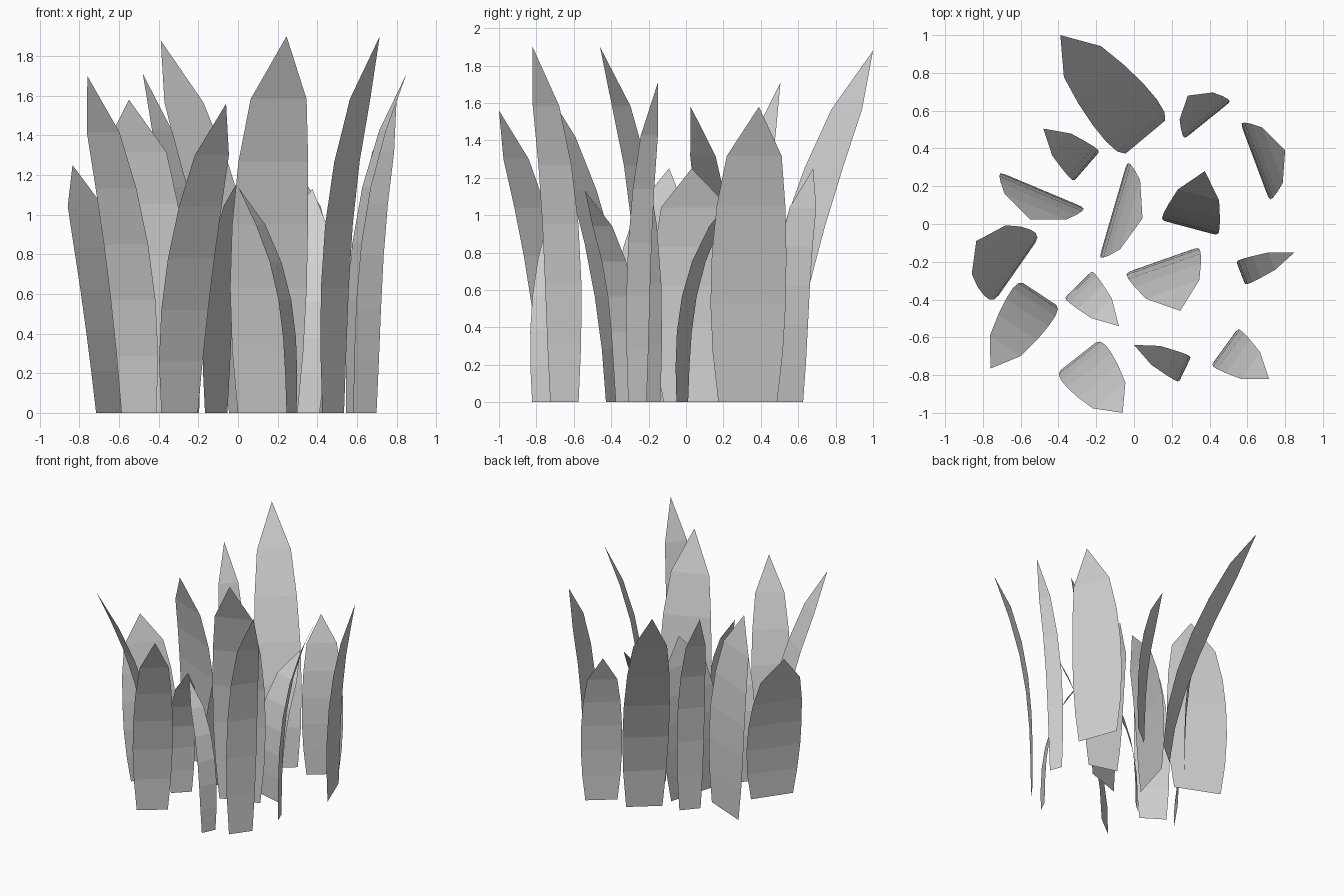
import bpy
import bmesh
from mathutils import Vector

# Remove the default cube only
default_cube = bpy.data.objects.get("Cube")
if default_cube:
    bpy.data.objects.remove(default_cube, do_unlink=True)

# One plain colour for every blade
blade_grey = bpy.data.materials.new("blade_grey")
blade_grey.use_nodes = True
grey = (0.64, 0.64, 0.64, 1.0)
blade_grey.diffuse_color = grey
blade_grey.node_tree.nodes["Principled BSDF"].inputs["Base Color"].default_value = grey

# Relative blade width at evenly spaced heights, below the pointed tip
WIDTH_PROFILE = (0.78, 0.93, 1.0, 0.99, 0.91, 0.73)


def make_blade(name, root, tip, height, width, bend):
    """Flat tapering leaf that rises from root and curls over toward tip."""
    root = Vector((*root, 0.0))
    lean = Vector((*tip, 0.0)) - root
    side = lean.cross(Vector((0, 0, 1))).normalized() * width / 2
    steps = len(WIDTH_PROFILE)

    bm = bmesh.new()
    rows = []
    for i, factor in enumerate(WIDTH_PROFILE):
        t = i / steps
        centre = root + lean * t ** bend
        centre.z = height * t
        rows.append((bm.verts.new(centre - side * factor),
                     bm.verts.new(centre + side * factor)))
    for lower, upper in zip(rows, rows[1:]):
        bm.faces.new((lower[0], lower[1], upper[1], upper[0]))
    point = bm.verts.new(root + lean + Vector((0, 0, height)))
    bm.faces.new((rows[-1][0], rows[-1][1], point))

    mesh = bpy.data.meshes.new(name)
    bm.to_mesh(mesh)
    bm.free()
    mesh.materials.append(blade_grey)
    blade = bpy.data.objects.new(name, mesh)
    bpy.context.collection.objects.link(blade)
    return blade


# Each blade: name, root, tip, height, widest width, bend power
UPRIGHT, ARCHED, SPLAYED = 3, 2, 1.65
blades = (
    ("back_tall_blade", (.06, .46), (-.39, 1), 1.88, .35, SPLAYED),
    ("back_left_blade", (.39, .55), (.285, .68), 1.25, .31, UPRIGHT),
    ("inner_left_blade", (.295, -.02), (.375, .28), 1.13, .31, UPRIGHT),
    ("outer_left_blade", (.64, .33), (.8, .39), 1.58, .43, UPRIGHT),
    ("slim_left_blade", (.565, -.26), (.85, -.15), 1.71, .135, UPRIGHT),
    ("front_tall_blade", (.15, -.19), (.245, -.46), 1.9, .41, UPRIGHT),
    ("front_left_blade", (.48, -.65), (.715, -.82), 1.9, .24, UPRIGHT),
    ("front_slim_blade", (.27, -.77), (0, -.64), 1.14, .15, UPRIGHT),
    ("front_blade", (-.295, -.7), (-.06, -1), 1.56, .3, ARCHED),
    ("inner_front_blade", (-.295, -.32), (-.08, -.54), 1.13, .205, UPRIGHT),
    ("middle_blade", (-.11, .075), (.045, .03), 1.25, .52, UPRIGHT),
    ("back_right_blade", (-.25, .305), (-.48, .505), 1.71, .21, UPRIGHT),
    ("inner_right_blade", (-.485, .18), (-.55, .025), 1.58, .48, UPRIGHT),
    ("outer_right_blade", (-.62, -.24), (-.835, -.09), 1.25, .43, ARCHED),
    ("front_right_blade", (-.5, -.37), (-.76, -.765), 1.7, .27, ARCHED),
)
for blade in blades:
    make_blade(*blade)
